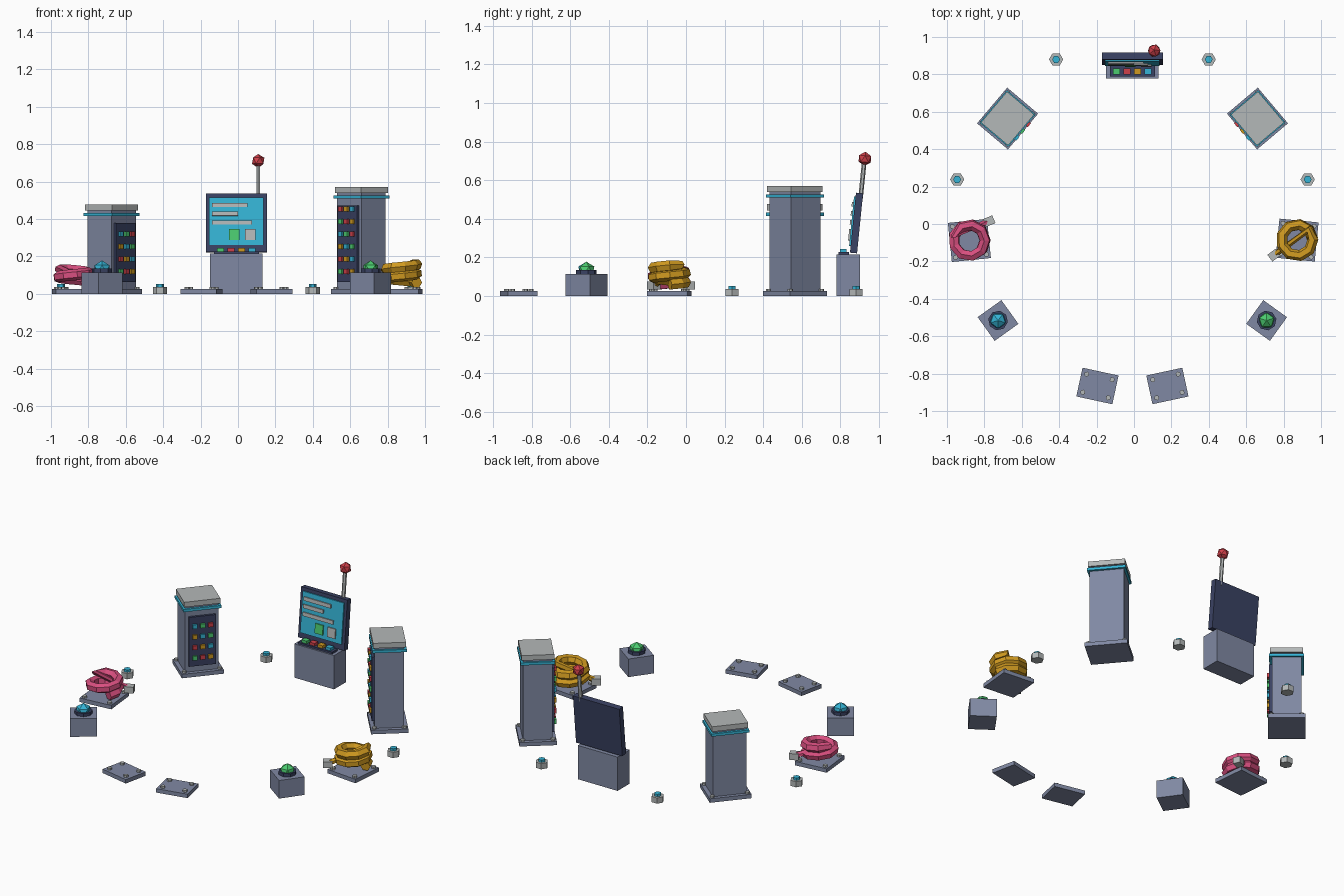
import bpy, bmesh
from math import atan2, cos, sin, pi, radians
from mathutils import Matrix, Vector

cube = bpy.data.objects.get("Cube")
if cube:
    bpy.data.objects.remove(cube, do_unlink=True)


def material(name, hex_code):
    srgb = [int(hex_code[i:i + 2], 16) / 255 for i in (0, 2, 4)]
    color = [c / 12.92 if c <= 0.04045 else ((c + 0.055) / 1.055) ** 2.4 for c in srgb] + [1]
    mat = bpy.data.materials.new(name)
    mat.use_nodes = True
    mat.diffuse_color = color
    mat.node_tree.nodes["Principled BSDF"].inputs["Base Color"].default_value = color
    return mat


SLATE = material("slate", "8089A3")
GREY = material("light grey", "B4B8B8")
NAVY = material("navy", "3A4263")
CYAN = material("cyan", "35B4D6")
RED = material("red", "D0404A")
PINK = material("pink", "D94F80")
YELLOW = material("amber", "D09A20")
GREEN = material("green", "4CCC70")
LIGHTS = [GREEN, RED, YELLOW, CYAN]


def add(name, mat, bm):
    mesh = bpy.data.meshes.new(name)
    bm.to_mesh(mesh)
    bm.free()
    mesh.materials.append(mat)
    obj = bpy.data.objects.new(name, mesh)
    bpy.context.collection.objects.link(obj)
    return obj


def box(name, mat, frame, size, center):
    bm = bmesh.new()
    bmesh.ops.create_cube(bm, size=1, matrix=frame @ Matrix.Translation(center) @ Matrix.Diagonal((*size, 1)))
    return add(name, mat, bm)


def prism(name, mat, frame, radius, z0, z1, at=(0, 0), sides=6):
    bm = bmesh.new()
    place = frame @ Matrix.Translation((*at, (z0 + z1) / 2))
    bmesh.ops.create_cone(bm, cap_ends=True, segments=sides, radius1=radius, radius2=radius,
                          depth=z1 - z0, matrix=place)
    return add(name, mat, bm)


def gem(name, mat, frame, radius, center):
    bm = bmesh.new()
    bmesh.ops.create_icosphere(bm, subdivisions=1, radius=radius, matrix=frame @ Matrix.Translation(center))
    return add(name, mat, bm)


def facing_middle(x, y):
    """Frame on the ground whose front (-y) points at the middle of the ring."""
    return Matrix.Translation((x, y, 0)) @ Matrix.Rotation(atan2(-0.008 - x, y), 4, 'Z')


def base_plate(name, frame, width, depth, inset):
    box(name, SLATE, frame, (width, depth, 0.025), (0, 0, 0.0125))
    for sx in (-1, 1):
        for sy in (-1, 1):
            prism(name + "_bolt", GREY, frame, 0.014, 0.02, 0.037,
                  (sx * (width / 2 - inset), sy * (depth / 2 - inset)))


def tower(side, x, y, height, rows):
    f = facing_middle(x, y)
    base_plate(side + "_tower_base", f, 0.25, 0.216, 0.02)
    box(side + "_tower_body", SLATE, f, (0.2, 0.17, height - 0.05), (0, 0, height / 2))
    box(side + "_tower_roof", GREY, f, (0.216, 0.19, 0.032), (0, 0, height - 0.016))
    box(side + "_tower_band", CYAN, f, (0.226, 0.2, 0.017), (0, 0, height - 0.052))
    top = height - 0.098
    box(side + "_tower_panel", NAVY, f, (0.16, 0.02, top - 0.064), (0, -0.09, (top + 0.064) / 2))
    for r in range(rows):
        for c in range(3):
            box(side + "_tower_light", LIGHTS[(r + c) % 4], f, (0.028, 0.016, 0.026),
                ((c - 1) * 0.047, -0.104, 0.119 + r * 0.067))


def coil(side, mat, x, y, turns, end_angle):
    f = facing_middle(x, y)
    base_plate(side + "_coil_base", f, 0.21, 0.21, 0.022)
    # Wound hose, then a straight lead down to the plug
    steps = round(turns * 9)
    points = []
    for i in range(steps + 1):
        a = radians(end_angle) - (steps - i) * 2 * pi / 9
        points.append(Vector((0.084 * cos(a), 0.084 * sin(a), 0.06 + 0.048 * i / 9)))
    plug = Vector((0.092, -0.115, 0.055))
    lead = plug - points[-1]
    points.append(plug - lead.normalized() * 0.015)
    curve = bpy.data.curves.new(side + "_coil_hose", 'CURVE')
    curve.dimensions = '3D'
    curve.bevel_depth = 0.03
    curve.bevel_resolution = 1
    curve.use_fill_caps = True
    spline = curve.splines.new('POLY')
    spline.points.add(len(points) - 1)
    for p, co in zip(spline.points, points):
        p.co = (*co, 1)
    # The lead is thinner than the winding
    spline.points[-1].radius = 0.55
    spline.points[-2].radius = 0.8
    spline.use_smooth = False
    curve.materials.append(mat)
    hose = bpy.data.objects.new(side + "_coil_hose", curve)
    hose.matrix_world = f
    bpy.context.collection.objects.link(hose)
    turn = Matrix.Translation(plug) @ Matrix.Rotation(atan2(lead.y, lead.x), 4, 'Z')
    box(side + "_coil_plug", GREY, f @ turn, (0.055, 0.045, 0.04), (0, 0, 0))


def pedestal(side, mat, x, y):
    f = facing_middle(x, y)
    box(side + "_pedestal", SLATE, f, (0.156, 0.156, 0.115), (0, 0, 0.0575))
    prism(side + "_pedestal_collar", NAVY, f, 0.053, 0.11, 0.135, sides=8)
    gem(side + "_pedestal_gem", mat, f, 0.046, (0, 0, 0.132))


# Ring of props
tower("right", -0.676, 0.564, 0.476, 4)
tower("left", 0.66, 0.564, 0.57, 6)
coil("right", PINK, -0.88, -0.088, 1.6, 65)
coil("left", YELLOW, 0.872, -0.086, 2.1, 137)
pedestal("right", CYAN, -0.727, -0.516)
pedestal("left", GREEN, 0.709, -0.516)
for side, s in (("right", -1), ("left", 1)):
    mid = -0.0085
    base_plate(side + "_floor_plate", facing_middle(mid + s * 0.187, -0.866), 0.197, 0.157, 0.029)
    for place, dx, y in (("back", 0.408, 0.88), ("side", 0.937, 0.238)):
        f = Matrix.Translation((mid + s * dx, y, 0)) @ Matrix.Rotation(pi / 2, 4, 'Z')
        prism(f"{side}_{place}_nut", GREY, f, 0.038, 0, 0.036)
        prism(f"{side}_{place}_nut_light", CYAN, f, 0.021, 0.03, 0.051)

# Console desk with keys
desk = Matrix.Translation((-0.009, 0.84, 0))
box("console_desk", SLATE, desk, (0.28, 0.122, 0.215), (0, 0, 0.1075))
box("console_key_tray", NAVY, desk, (0.24, 0.055, 0.014), (0, -0.024, 0.22))
for i, mat in enumerate(LIGHTS):
    box("console_key", mat, desk, (0.036, 0.034, 0.02), ((i - 1.5) * 0.056, -0.025, 0.234))

# Screen leaning back
screen = Matrix.Translation((-0.009, 0.883, 0.378)) @ Matrix.Rotation(-0.1, 4, 'X')
box("screen_frame", NAVY, screen, (0.326, 0.037, 0.312), (0, 0, 0))
box("screen_glass", CYAN, screen, (0.29, 0.009, 0.256), (0, -0.022, 0.007))
for left, right, z in ((-0.13, 0.06, 0.094), (-0.13, 0.01, 0.048), (-0.13, 0.083, 0)):
    box("screen_line", GREY, screen, (right - left, 0.009, 0.023), ((left + right) / 2, -0.03, z))
box("screen_green_tile", GREEN, screen, (0.056, 0.009, 0.06), (-0.012, -0.03, -0.065))
box("screen_grey_tile", GREY, screen, (0.056, 0.009, 0.06), (0.075, -0.03, -0.065))

# Antenna
prism("antenna_pole", GREY, screen, 0.012, 0.13, 0.32, (0.117, 0.008))
gem("antenna_ball", RED, screen, 0.037, (0.117, 0.01, 0.335))
